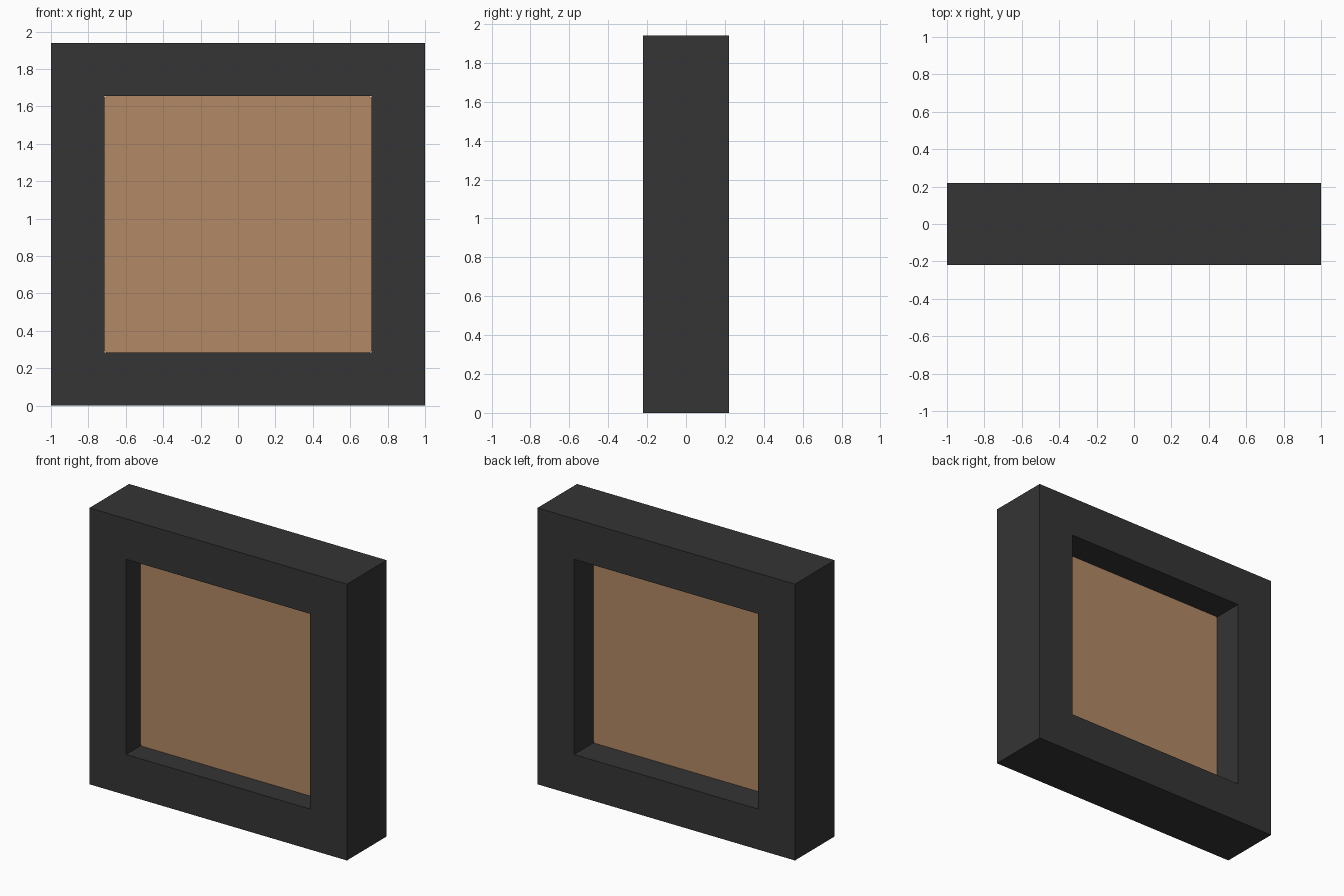
import bpy, bmesh

if "Cube" in bpy.data.objects:
    bpy.data.objects.remove(bpy.data.objects["Cube"])

H = 1.94          # overall height
D = 0.22          # half depth
BAR = 0.285       # frame bar width


def material(name, color):
    m = bpy.data.materials.new(name)
    m.diffuse_color = color
    m.use_nodes = True
    m.node_tree.nodes["Principled BSDF"].inputs["Base Color"].default_value = m.diffuse_color
    return m


def make_object(name, bm, mat):
    bmesh.ops.recalc_face_normals(bm, faces=bm.faces)
    me = bpy.data.meshes.new(name)
    bm.to_mesh(me)
    bm.free()
    ob = bpy.data.objects.new(name, me)
    bpy.context.collection.objects.link(ob)
    me.materials.append(mat)
    return ob


def ring(bm, inset, y):
    x = 1 - inset
    pts = [(-x, inset), (x, inset), (x, H - inset), (-x, H - inset)]
    return [bm.verts.new((px, y, pz)) for px, pz in pts]


# Frame: square loop of four bars, all edges softly rounded
bm = bmesh.new()
loops = [ring(bm, 0, -D), ring(bm, 0, D), ring(bm, BAR, D), ring(bm, BAR, -D)]
for i in range(4):
    a, b = loops[i], loops[(i + 1) % 4]
    for j in range(4):
        k = (j + 1) % 4
        bm.faces.new((a[j], a[k], b[k], b[j]))
# keep the flat mitre lines out of the bevel
edges = [e for e in bm.edges if e.calc_face_angle(0) > 0.5]
bmesh.ops.bevel(bm, geom=edges, offset=0.06, segments=6, profile=0.5, affect='EDGES')
frame = make_object("frame", bm, material("dark_rubber", (0.035, 0.035, 0.035, 1)))

# Panel: thin translucent sheet set into the opening
bm = bmesh.new()
inset = BAR - 0.01
front, back = ring(bm, inset, -0.06), ring(bm, inset, 0.005)
bm.faces.new(front)
bm.faces.new(back)
for j in range(4):
    k = (j + 1) % 4
    bm.faces.new((front[j], front[k], back[k], back[j]))
corners = [e for e in bm.edges if abs(e.verts[0].co.y - e.verts[1].co.y) > 0.01]
bmesh.ops.bevel(bm, geom=corners, offset=0.05, segments=6, profile=0.5, affect='EDGES')
panel = make_object("panel", bm, material("tan_glass", (0.45, 0.25, 0.13, 0.6)))

# Smooth shading with sharp edges kept
for ob in (frame, panel):
    bpy.ops.object.select_all(action='DESELECT')
    ob.select_set(True)
    bpy.context.view_layer.objects.active = ob
    bpy.ops.object.shade_smooth_by_angle()
